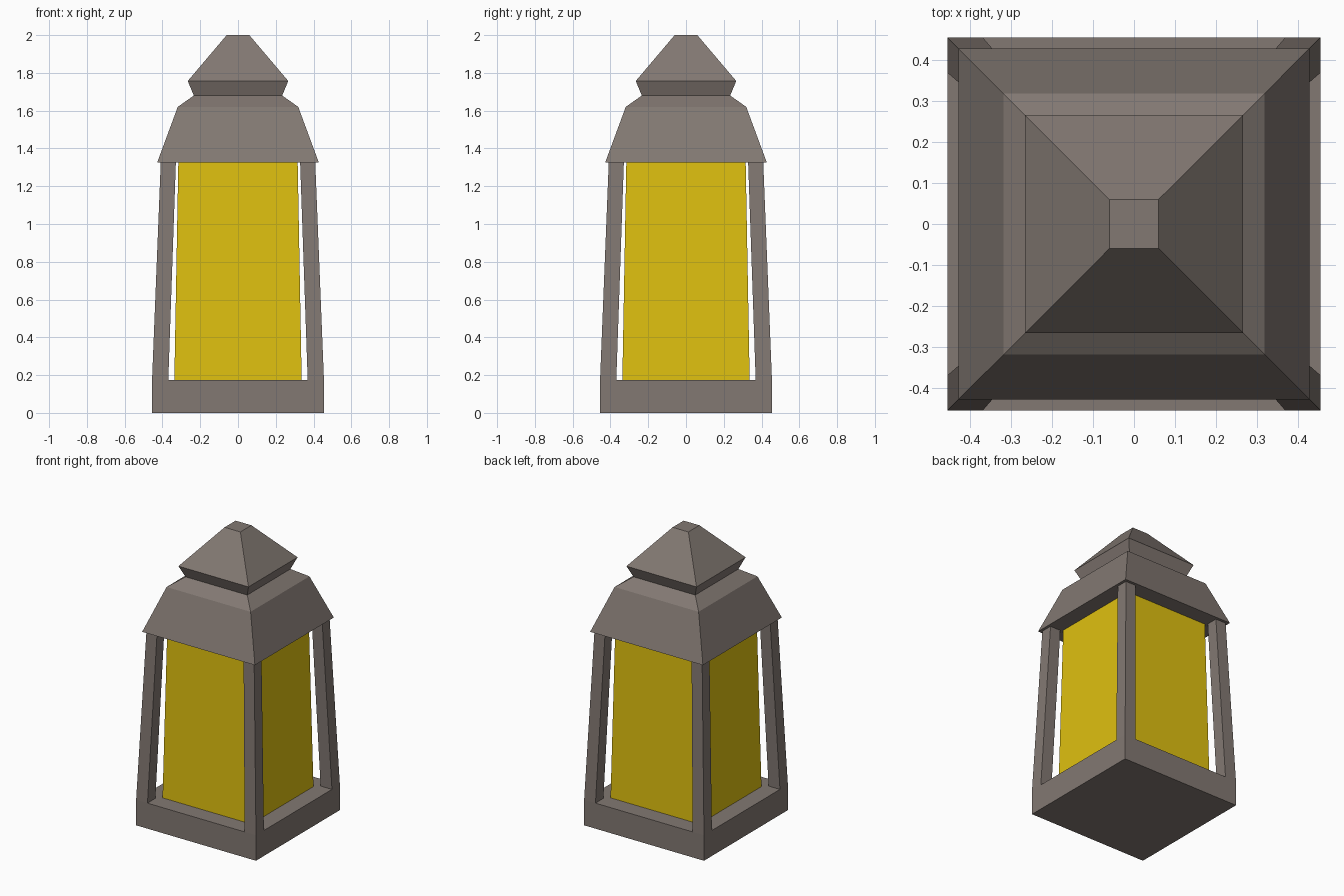
import bpy, bmesh

if "Cube" in bpy.data.objects:
    bpy.data.objects.remove(bpy.data.objects["Cube"])


def material(name, col):
    m = bpy.data.materials.new(name)
    m.diffuse_color = (*col, 1)
    m.use_nodes = True
    m.node_tree.nodes["Principled BSDF"].inputs["Base Color"].default_value = m.diffuse_color
    return m


METAL = material("warm grey metal", (0.225, 0.19, 0.17))
GLOW = material("yellow glass", (0.74, 0.53, 0.005))


def stack(name, rings, mat, cap_bottom=True, cap_top=True):
    """Skin a stack of axis-aligned rectangles: (x0, x1, y0, y1, z)."""
    bm = bmesh.new()
    loops = [[bm.verts.new(p) for p in ((x0, y0, z), (x1, y0, z), (x1, y1, z), (x0, y1, z))]
             for x0, x1, y0, y1, z in rings]
    for a, b in zip(loops, loops[1:]):
        for i in range(4):
            j = (i + 1) % 4
            bm.faces.new((a[i], a[j], b[j], b[i]))
    if cap_bottom:
        bm.faces.new(loops[0][::-1])
    if cap_top:
        bm.faces.new(loops[-1])
    bmesh.ops.recalc_face_normals(bm, faces=bm.faces)
    me = bpy.data.meshes.new(name)
    bm.to_mesh(me)
    bm.free()
    me.materials.append(mat)
    ob = bpy.data.objects.new(name, me)
    bpy.context.collection.objects.link(ob)
    return ob


def square(r, z):
    return (-r, r, -r, r, z)


BASE_TOP, EAVE = 0.175, 1.325

# Base slab
stack("base", [square(0.455, 0), square(0.455, BASE_TOP)], METAL)

# Four leaning corner posts
for sx, side in ((-1, "left"), (1, "right")):
    for sy, end in ((-1, "front"), (1, "back")):
        rings = []
        for inner, outer, z in ((0.369, 0.455, BASE_TOP), (0.329, 0.409, EAVE)):
            xs = sorted((sx * inner, sx * outer))
            ys = sorted((sy * inner, sy * outer))
            rings.append((*xs, *ys, z))
        stack(f"post_{end}_{side}", rings, METAL, False, False)

# Tapered glowing glass body
stack("glass", [square(0.337, BASE_TOP), square(0.316, EAVE)], GLOW, False, False)

# Roof with pinched neck and pyramid cap
profile = ((0.428, EAVE), (0.319, 1.62), (0.234, 1.68), (0.266, 1.757), (0.06, 2.0))
stack("roof", [square(r, z) for r, z in profile], METAL)
